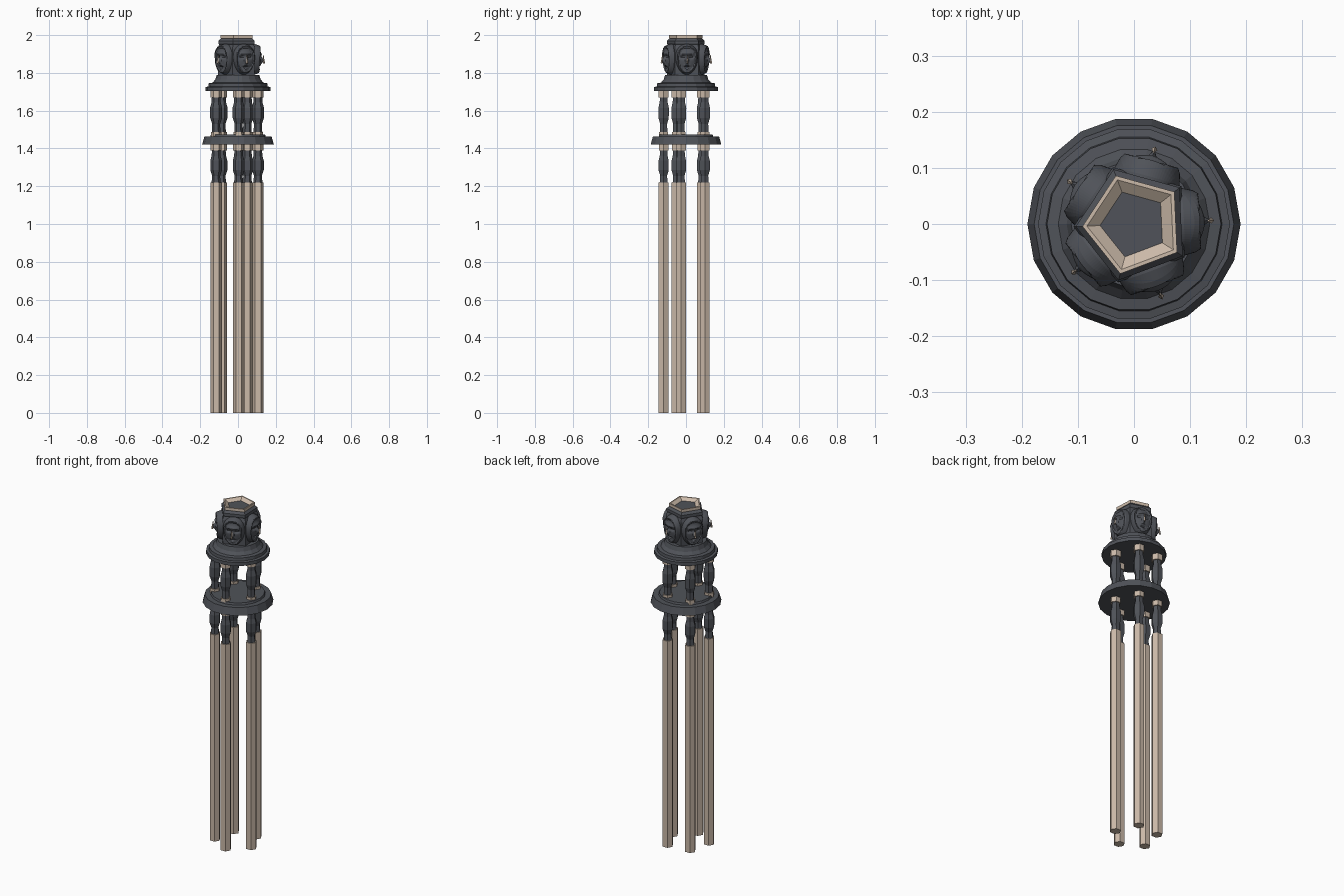
import bpy, bmesh, math
from mathutils import Matrix, Vector

if "Cube" in bpy.data.objects:
    bpy.data.objects.remove(bpy.data.objects["Cube"])

def material(name, rgb):
    m = bpy.data.materials.new(name)
    m.diffuse_color = (*rgb, 1)
    m.use_nodes = True
    m.node_tree.nodes["Principled BSDF"].inputs["Base Color"].default_value = m.diffuse_color
    return m

DARK = material("dark slate", (0.08, 0.086, 0.1))
BEIGE = material("pale beige", (0.6, 0.49, 0.395))

def finish(name, bm, mats):
    bmesh.ops.recalc_face_normals(bm, faces=bm.faces)
    me = bpy.data.meshes.new(name)
    bm.to_mesh(me)
    bm.free()
    for m in mats:
        me.materials.append(m)
    ob = bpy.data.objects.new(name, me)
    bpy.context.collection.objects.link(ob)
    return ob

def lathe(name, profile, sides, mat, centre=(0, 0), turn=0.0):
    """Stack of polygon rings given as (radius, z), capped at both ends."""
    bm = bmesh.new()
    rings = []
    for r, z in profile:
        rings.append([bm.verts.new((centre[0] + r * math.cos(turn + math.tau * i / sides),
                                    centre[1] + r * math.sin(turn + math.tau * i / sides), z))
                      for i in range(sides)])
    for a, b in zip(rings, rings[1:]):
        for i in range(sides):
            j = (i + 1) % sides
            bm.faces.new((a[i], a[j], b[j], b[i]))
    bm.faces.new(rings[0][::-1])
    bm.faces.new(rings[-1])
    return finish(name, bm, [mat])

# Five legs: long pole, turned balusters and pale collars
for k in range(5):
    a = math.radians(-84 + 72 * k)
    c = (-0.009 + 0.117 * math.cos(a), -0.002 + 0.117 * math.sin(a))
    n = k + 1
    lathe(f"leg_pole_{n}", [(0.030, 0), (0.030, 1.22)], 6, BEIGE, c)
    lathe(f"lower_baluster_{n}", [(0.024, 1.22), (0.021, 1.255), (0.031, 1.285), (0.031, 1.335),
                                  (0.024, 1.36), (0.022, 1.39)], 6, DARK, c)
    lathe(f"lower_collar_{n}", [(0.029, 1.39), (0.029, 1.425)], 6, BEIGE, c)
    lathe(f"middle_collar_{n}", [(0.028, 1.46), (0.028, 1.488)], 6, BEIGE, c)
    lathe(f"upper_baluster_{n}", [(0.023, 1.488), (0.021, 1.53), (0.031, 1.56), (0.032, 1.615),
                                  (0.024, 1.645), (0.023, 1.67)], 6, DARK, c)
    lathe(f"upper_collar_{n}", [(0.030, 1.67), (0.030, 1.71)], 6, BEIGE, c)

# Round plates
lathe("lower_plate", [(0.19, 1.42), (0.178, 1.463), (0.147, 1.463), (0.143, 1.474)], 18, DARK)
lathe("upper_plate", [(0.171, 1.705), (0.171, 1.725), (0.157, 1.728), (0.155, 1.745), (0.135, 1.748),
                      (0.12, 1.765), (0.112, 1.79)], 18, DARK)

# Five-sided head block and hollow pale cap
HEAD = math.radians(2.6)
CORNER = HEAD + math.pi / 5
lathe("head_block", [(0.105, 1.785), (0.108, 1.85), (0.108, 1.93), (0.1, 1.95), (0.104, 1.955),
                     (0.104, 1.97), (0.088, 1.985)], 5, DARK, turn=CORNER)
lathe("cap_bowl", [(0.084, 1.975), (0.092, 1.985), (0.092, 2.0), (0.084, 2.0), (0.056, 1.982)],
      5, BEIGE, turn=CORNER)

def bump(x, z, cx, cz, sx, sz):
    return math.exp(-((x - cx) / sx) ** 2 - ((z - cz) / sz) ** 2)

def mask_depth(u, v):
    """Relief of a carved face over the oval: u across, v up, both -1..1."""
    r = min(1.0, math.hypot(u, v))
    d = 0.036 * math.sqrt(1 - r * r)
    d += 0.012 * math.exp(-((r - 0.86) / 0.09) ** 2)              # raised frame
    d += 0.007 * bump(u, v, 0, 0.36, 0.6, 0.12)                   # brow
    d -= 0.011 * bump(abs(u), v, 0.36, 0.16, 0.22, 0.1)           # eye sockets
    d += 0.018 * bump(u, v, 0, -0.06, 0.11, 0.2)                  # nose
    d += 0.005 * bump(u, v, 0, -0.38, 0.22, 0.06)                 # upper lip
    d -= 0.012 * bump(u, v, 0, -0.49, 0.2, 0.06)                  # mouth
    d += 0.008 * bump(u, v, 0, -0.68, 0.25, 0.12)                 # chin
    return d

# Five carved masks, each with a pale nose strip
NX, NZ = 22, 28
W, H, CZ, BASE = 0.06, 0.082, 1.871, 0.084
for k in range(5):
    rot = Matrix.Rotation(HEAD + k * math.tau / 5, 4, 'Z')
    bm = bmesh.new()
    grid = []
    for i in range(NX + 1):
        col = []
        for j in range(NZ + 1):
            s, t = 2 * i / NX - 1, 2 * j / NZ - 1
            u = s * math.sqrt(1 - t * t / 2)
            v = t * math.sqrt(1 - s * s / 2)
            taper = 1 + 0.14 * v                                  # narrower chin
            p = Vector((BASE + mask_depth(u, v) + 0.004 * v, W * u * taper, CZ + H * v))
            col.append(bm.verts.new(rot @ p))
        grid.append(col)
    for i in range(NX):
        for j in range(NZ):
            bm.faces.new((grid[i][j], grid[i + 1][j], grid[i + 1][j + 1], grid[i][j + 1]))
    # close the mask back into the block
    rim = [e for e in bm.edges if e.is_boundary]
    ext = bmesh.ops.extrude_edge_only(bm, edges=rim)["geom"]
    inward = rot.to_3x3() @ Vector((-0.012, 0, 0))
    bmesh.ops.translate(bm, verts=[g for g in ext if isinstance(g, bmesh.types.BMVert)], vec=inward)
    finish(f"mask_{k + 1}", bm, [DARK])

    bm = bmesh.new()
    bmesh.ops.create_cone(bm, cap_ends=True, segments=4, radius1=0.0055, radius2=0.002, depth=0.045)
    place = rot @ Matrix.Translation((BASE + 0.0515, 0, CZ + 0.002)) @ Matrix.Rotation(math.radians(-6), 4, 'Y')
    bmesh.ops.transform(bm, matrix=place, verts=bm.verts)
    finish(f"nose_strip_{k + 1}", bm, [BEIGE])
